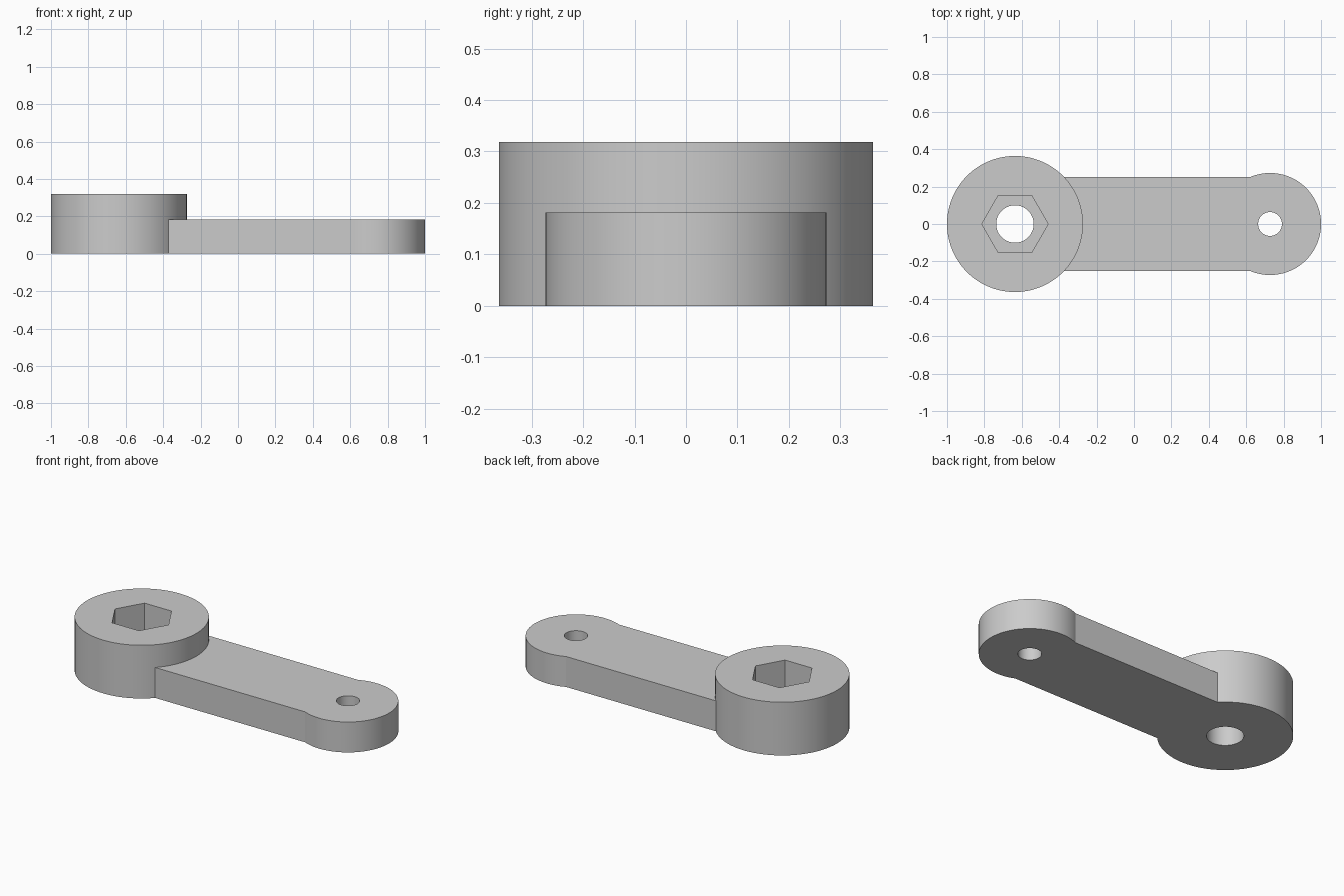
import bpy, math

cube = bpy.data.objects.get("Cube")
if cube:
    bpy.data.objects.remove(cube, do_unlink=True)

U = 1 / 22            # one drawing unit
HUB_X, END_X = -14 * U, 16 * U
HUB_H, ARM_H = 7 * U, 4 * U

grey = bpy.data.materials.new("plain grey")
grey.use_nodes = True
colour = (0.6, 0.6, 0.6, 1)
grey.diffuse_color = colour
grey.node_tree.nodes["Principled BSDF"].inputs["Base Color"].default_value = colour


def cylinder(name, x, radius, bottom, top, sides=128):
    bpy.ops.mesh.primitive_cylinder_add(
        vertices=sides, radius=radius, depth=top - bottom,
        location=(x, 0, (bottom + top) / 2))
    ob = bpy.context.object
    ob.name = name
    ob.data.materials.append(grey)
    return ob


def combine(target, tool, operation):
    """Apply a boolean and discard the tool object."""
    tool.hide_render = True
    mod = target.modifiers.new(operation.lower(), "BOOLEAN")
    mod.operation, mod.solver, mod.object = operation, "EXACT", tool
    bpy.context.view_layer.objects.active = target
    bpy.ops.object.modifier_apply(modifier=mod.name)
    bpy.data.objects.remove(tool, do_unlink=True)


# Tall round hub
lever = cylinder("lever_arm", HUB_X, 8 * U, 0, HUB_H)

# Flat bar between the hub and the rounded end
bpy.ops.mesh.primitive_cube_add(size=1, location=((HUB_X + END_X) / 2, 0, ARM_H / 2))
bar = bpy.context.object
bar.name = "bar"
bar.scale = (END_X - HUB_X, 11 * U, ARM_H)
bpy.ops.object.transform_apply(location=False, rotation=False, scale=True)
bar.data.materials.append(grey)
combine(lever, bar, "UNION")

# Rounded end
combine(lever, cylinder("round_end", END_X, 6 * U, 0, ARM_H), "UNION")

# Shaft hole, hexagonal pocket (corners along x) and small end hole
combine(lever, cylinder("shaft_hole", HUB_X, 2.2 * U, -0.1, HUB_H + 0.1, 64), "DIFFERENCE")
pocket = cylinder("hex_pocket", HUB_X, 3.9 * U, 3 * U, HUB_H + 0.1, 6)
pocket.rotation_euler.z = math.radians(30)
combine(lever, pocket, "DIFFERENCE")
combine(lever, cylinder("end_hole", END_X, 1.4 * U, -0.1, ARM_H + 0.1, 64), "DIFFERENCE")

# Smooth round walls, sharp rims
bpy.ops.object.select_all(action="DESELECT")
lever.select_set(True)
bpy.context.view_layer.objects.active = lever
bpy.ops.object.shade_smooth_by_angle(angle=math.radians(20))
